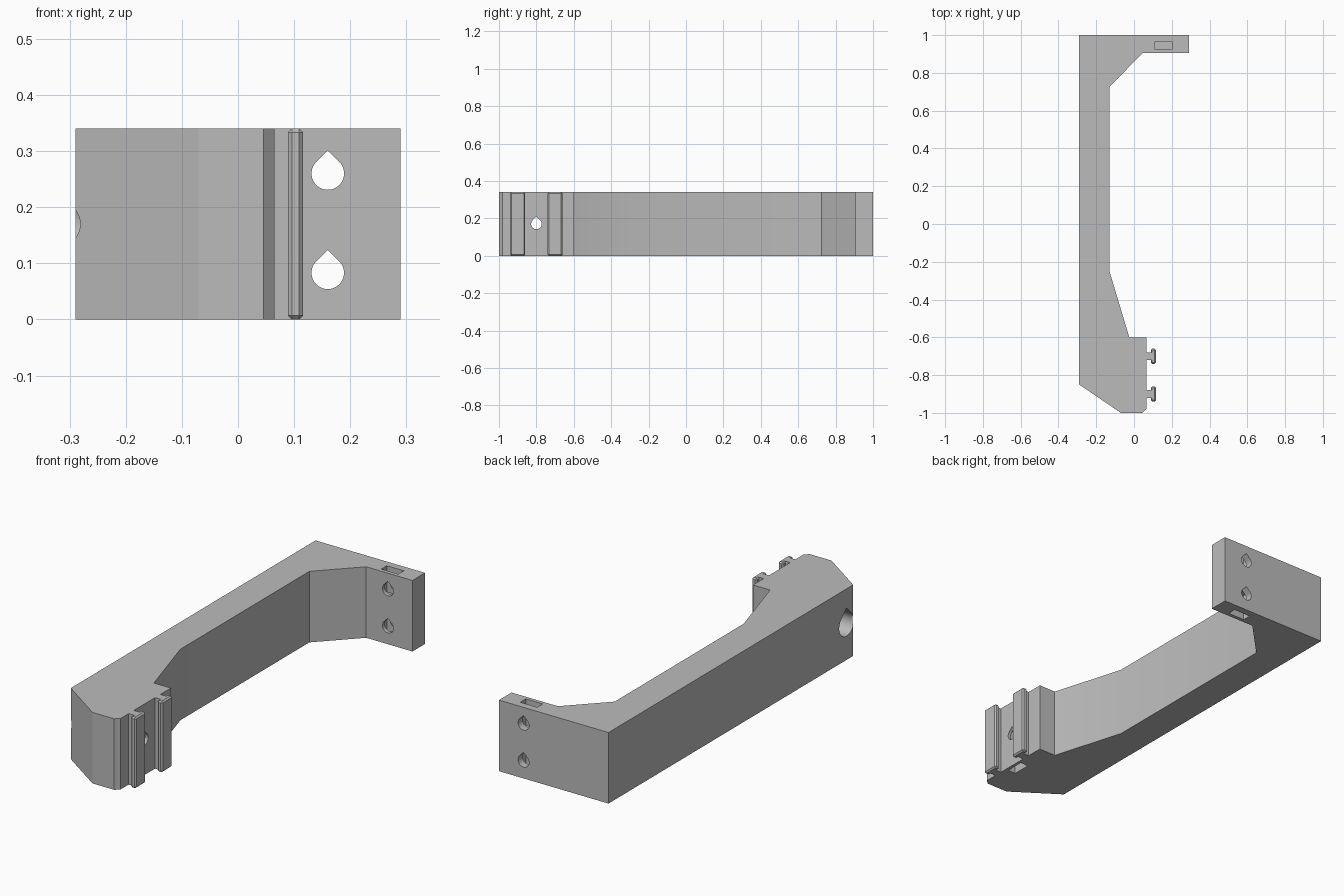
import bpy, bmesh, math
from mathutils import Vector

if "Cube" in bpy.data.objects:
    bpy.data.objects.remove(bpy.data.objects["Cube"], do_unlink=True)

HEIGHT = 0.34
MID = HEIGHT / 2

grey = bpy.data.materials.new("plain grey")
grey.use_nodes = True
colour = (0.5, 0.5, 0.5, 1)
grey.diffuse_color = colour
grey.node_tree.nodes["Principled BSDF"].inputs["Base Color"].default_value = colour


def prism(name, points, direction, bevel=0):
    """Extrude a closed outline of 3D points along a direction."""
    bm = bmesh.new()
    face = bm.faces.new([bm.verts.new(p) for p in points])
    ext = bmesh.ops.extrude_face_region(bm, geom=[face])
    verts = [g for g in ext["geom"] if isinstance(g, bmesh.types.BMVert)]
    bmesh.ops.translate(bm, verts=verts, vec=Vector(direction))
    bmesh.ops.recalc_face_normals(bm, faces=bm.faces)
    if bevel:
        bmesh.ops.bevel(bm, geom=bm.edges[:], offset=bevel, segments=1,
                        affect="EDGES")
    mesh = bpy.data.meshes.new(name)
    bm.to_mesh(mesh)
    bm.free()
    mesh.materials.append(grey)
    obj = bpy.data.objects.new(name, mesh)
    bpy.context.collection.objects.link(obj)
    return obj


def box(name, x, y, z, bevel=0):
    outline = [(x[0], y[0], z[0]), (x[1], y[0], z[0]),
               (x[1], y[1], z[0]), (x[0], y[1], z[0])]
    return prism(name, outline, (0, 0, z[1] - z[0]), bevel)


def teardrop(radius, steps=36):
    """Circle with a pointed 45 degree roof."""
    arc = [math.radians(135 + 270 * i / steps) for i in range(steps + 1)]
    return [(radius * math.cos(a), radius * math.sin(a)) for a in arc] + \
           [(0, radius * math.sqrt(2))]


def hole_along_x(y, z, radius, x0, x1):
    return prism("hole_cutter", [(x0, y + u, z + v) for u, v in teardrop(radius)],
                 (x1 - x0, 0, 0))


def hole_along_y(x, z, radius, y0, y1):
    return prism("hole_cutter", [(x + u, y0, z + v) for u, v in teardrop(radius)],
                 (0, y1 - y0, 0))


# Bracket body: long arm, bolting flange at the back, foot at the front
outline = [(-0.29, 1), (0.29, 1), (0.29, 0.905), (0.045, 0.905),
           (-0.13, 0.725), (-0.13, -0.25), (-0.025, -0.6), (0.065, -0.6),
           (0.065, -0.98), (0.045, -1), (-0.07, -1), (-0.29, -0.85)]
body = prism("bracket_body", [(x, y, 0) for x, y in outline], (0, 0, HEIGHT))

# Flange screw holes with nut pockets open to the top and the bottom
cutters = [hole_along_y(0.16, z, 0.029, 0.8, 1.1) for z in (0.083, 0.26)]
cutters.append(box("pocket_cutter", (0.112, 0.202), (0.923, 0.965), (0.215, 0.4)))
cutters.append(box("pocket_cutter", (0.112, 0.202), (0.923, 0.965), (-0.1, 0.128)))

# Foot screw hole, its wide head bore and a nut pocket from below
cutters.append(hole_along_x(-0.8, MID, 0.028, -0.2, 0.2))
cutters.append(hole_along_x(-0.8, MID, 0.056, -0.4, -0.06))
cutters.append(box("pocket_cutter", (0.008, 0.05), (-0.845, -0.755), (-0.1, 0.215)))

for cutter in cutters:
    cutter.hide_render = True
    mod = body.modifiers.new("cut", "BOOLEAN")
    mod.operation = "DIFFERENCE"
    mod.solver = "EXACT"
    mod.object = cutter

# Bake the cuts and remove the cutters
graph = bpy.context.evaluated_depsgraph_get()
cut_mesh = bpy.data.meshes.new_from_object(body.evaluated_get(graph))
body.modifiers.clear()
body.data = cut_mesh
for cutter in cutters:
    bpy.data.objects.remove(cutter, do_unlink=True)

# Two T-shaped rails on the foot
for label, y in (("front", -0.9), ("rear", -0.7)):
    box(label + "_rail_stem", (0.06, 0.1), (y - 0.02, y + 0.02), (0, HEIGHT))
    box(label + "_rail_head", (0.089, 0.116), (y - 0.04, y + 0.04),
        (0, HEIGHT), bevel=0.007)

# Smooth shading across the shallow bends only
bpy.ops.object.select_all(action="DESELECT")
body.select_set(True)
bpy.context.view_layer.objects.active = body
bpy.ops.object.shade_smooth_by_angle(angle=math.radians(30))
